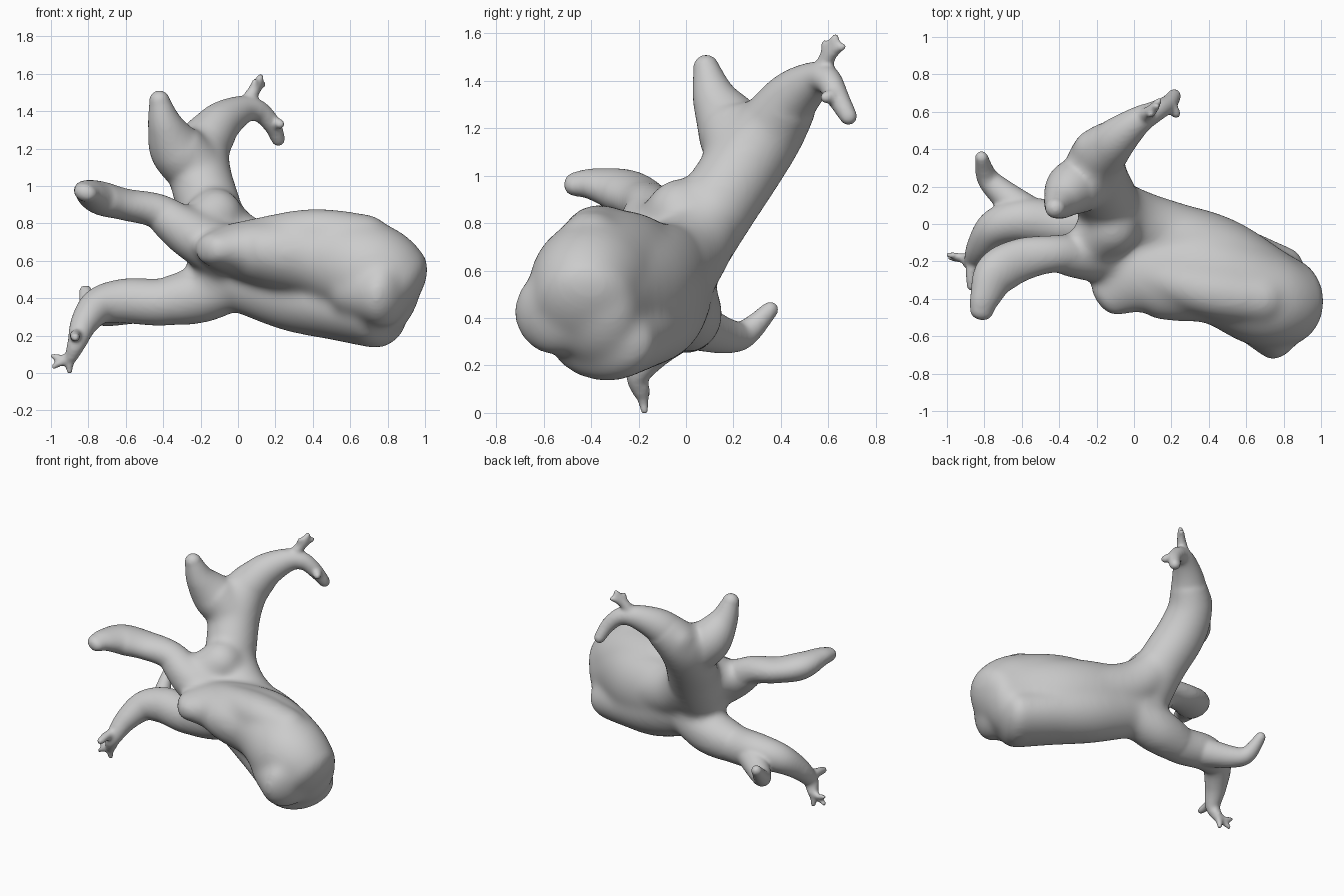
import bpy, bmesh, math
from mathutils import Vector

SIDES = 28


def spline(pts, steps=8):
    """Catmull-Rom samples through rows of (x, y, z, r_side, r_up)."""
    rows = [tuple(p) if len(p) == 5 else tuple(p) + (p[3],) for p in pts]
    rows = [rows[0]] + rows + [rows[-1]]
    out = []
    for a, b, c, d in zip(rows, rows[1:], rows[2:], rows[3:]):
        for k in range(steps):
            t = k / steps
            out.append([0.5 * (2 * q + (r - p) * t + (2 * p - 5 * q + 4 * r - s) * t * t
                               + (3 * q - p - 3 * r + s) * t ** 3)
                        for p, q, r, s in zip(a, b, c, d)])
    out.append(list(rows[-1]))
    return out


def limb(bm, pts, cap=1.0):
    """Closed tube with a smooth varying elliptical section and domed ends."""
    s = spline(pts)
    pos = [Vector(q[:3]) for q in s]
    n = len(s)
    side = None
    frames = []
    for i in range(n):
        t = (pos[min(i + 1, n - 1)] - pos[max(i - 1, 0)]).normalized()
        if side is None:
            side = t.cross(Vector((0, 0, 1)))
            if side.length < 0.05:
                side = Vector((1, 0, 0))
        side = (side - t * side.dot(t)).normalized()
        frames.append((pos[i], t, side.copy(), t.cross(side), s[i][3], s[i][4]))
    angles = [math.radians(a) for a in (88, 72, 54, 36, 18)]

    def dome(f, sign):
        p, t, u, v, a, b = f
        h = min(a, b) * cap
        return [(p + t * sign * h * math.sin(g), t, u, v, a * math.cos(g), b * math.cos(g))
                for g in angles]
    full = dome(frames[0], -1) + frames + dome(frames[-1], 1)[::-1]
    rings = []
    for p, t, u, v, a, b in full:
        rings.append([bm.verts.new(p + u * a * math.cos(k * math.tau / SIDES)
                                   + v * b * math.sin(k * math.tau / SIDES))
                      for k in range(SIDES)])
    for r0, r1 in zip(rings, rings[1:]):
        for k in range(SIDES):
            j = (k + 1) % SIDES
            bm.faces.new((r0[k], r0[j], r1[j], r1[k]))
    bm.faces.new(rings[0][::-1])
    bm.faces.new(rings[-1])


def fused(name, bm, voxel, iterations):
    """Object whose overlapping tubes melt into one smooth skin."""
    bmesh.ops.recalc_face_normals(bm, faces=bm.faces)
    mesh = bpy.data.meshes.new(name)
    bm.to_mesh(mesh)
    bm.free()
    ob = bpy.data.objects.new(name, mesh)
    bpy.context.collection.objects.link(ob)
    fuse = ob.modifiers.new("fuse", 'REMESH')
    fuse.mode = 'VOXEL'
    fuse.voxel_size = voxel
    fuse.use_smooth_shade = True
    soften = ob.modifiers.new("soften", 'SMOOTH')
    soften.factor = 0.5
    soften.iterations = iterations
    return ob


core = bmesh.new()
# trunk: overhanging upper lobe
limb(core, [(-0.15, -0.4, 0.66, 0.115, 0.085), (0.0, -0.29, 0.66, 0.22, 0.15),
            (0.2, -0.26, 0.64, 0.26, 0.2), (0.45, -0.29, 0.62, 0.25, 0.235),
            (0.7, -0.4, 0.54, 0.26, 0.27), (0.83, -0.42, 0.45, 0.23, 0.25)], cap=0.6)
# trunk: crest along the top front
limb(core, [(0.1, -0.27, 0.71, 0.12), (0.4, -0.36, 0.74, 0.14), (0.68, -0.4, 0.71, 0.14)])
# trunk: lower lobe under the groove
limb(core, [(-0.15, -0.03, 0.53, 0.15, 0.17), (0.0, -0.05, 0.53, 0.17, 0.2),
            (0.3, -0.13, 0.43, 0.21, 0.21), (0.55, -0.25, 0.355, 0.23, 0.185),
            (0.75, -0.36, 0.31, 0.25, 0.18)], cap=0.65)
# trunk: filled back
limb(core, [(-0.1, -0.05, 0.6, 0.16, 0.2), (0.2, -0.08, 0.57, 0.19, 0.23),
            (0.45, -0.17, 0.52, 0.21, 0.26), (0.7, -0.33, 0.47, 0.21, 0.28),
            (0.83, -0.39, 0.43, 0.2, 0.24)], cap=0.65)
# trunk: front bulge at the thick end
limb(core, [(0.6, -0.46, 0.45, 0.15), (0.79, -0.56, 0.42, 0.18)], cap=0.6)
# neck base blending into the trunk
limb(core, [(-0.16, 0.14, 0.92, 0.14), (-0.06, 0.06, 0.75, 0.16), (0.08, -0.02, 0.64, 0.18),
            (0.3, -0.1, 0.57, 0.19)])
# neck rising to the back
limb(core, [(-0.1, -0.04, 0.6, 0.17), (-0.14, 0.11, 0.84, 0.17), (-0.2, 0.25, 1.05, 0.168),
            (-0.19, 0.36, 1.2, 0.152), (-0.1, 0.45, 1.33, 0.12)], cap=0.3)
# swelling behind the neck bend
limb(core, [(-0.2, 0.34, 1.14, 0.12), (-0.215, 0.395, 1.24, 0.115)])
# horn root
limb(core, [(-0.22, 0.24, 1.08, 0.16), (-0.33, 0.19, 1.21, 0.145)], cap=0.4)
# rounded shoulder at the hub
limb(core, [(-0.2, -0.08, 0.78, 0.14), (-0.12, -0.02, 0.84, 0.15)])
# inner halves of both arms
limb(core, [(0.0, -0.03, 0.5, 0.15), (-0.2, 0.0, 0.42, 0.155), (-0.4, 0.0, 0.38, 0.13)], cap=0.4)
limb(core, [(-0.05, -0.15, 0.63, 0.15), (-0.25, -0.17, 0.74, 0.135),
            (-0.42, -0.16, 0.86, 0.1)], cap=0.4)
trunk = fused("trunk", core, 0.02, 18)
deps = bpy.context.evaluated_depsgraph_get()
soft = trunk.evaluated_get(deps)
bm = bmesh.new()
bm.from_mesh(soft.to_mesh())
soft.to_mesh_clear()
bpy.data.objects.remove(trunk)

# neck tip bending into a thin wrist
limb(bm, [(-0.19, 0.35, 1.2, 0.14), (-0.1, 0.45, 1.33, 0.115), (0.02, 0.55, 1.405, 0.078),
          (0.11, 0.6, 1.4, 0.058), (0.18, 0.64, 1.33, 0.048), (0.215, 0.685, 1.25, 0.038)])
# blunt horn on the neck
limb(bm, [(-0.22, 0.24, 1.08, 0.15), (-0.33, 0.19, 1.2, 0.145), (-0.39, 0.12, 1.33, 0.095),
          (-0.42, 0.085, 1.455, 0.056)])
# upper arm reaching left and forward
limb(bm, [(-0.25, -0.17, 0.74, 0.125), (-0.42, -0.16, 0.86, 0.1, 0.095),
          (-0.6, -0.19, 0.9, 0.115, 0.085), (-0.735, -0.265, 0.935, 0.12, 0.09),
          (-0.795, -0.39, 0.965, 0.085, 0.065), (-0.815, -0.465, 0.965, 0.065, 0.05)])
# lower arm with bent wrist
limb(bm, [(-0.2, 0.0, 0.42, 0.14), (-0.4, 0.0, 0.38, 0.127), (-0.6, 0.02, 0.385, 0.12),
          (-0.74, -0.02, 0.36, 0.1), (-0.82, -0.12, 0.27, 0.075),
          (-0.86, -0.2, 0.165, 0.052), (-0.89, -0.19, 0.09, 0.036)])
# backward spur on the lower arm
limb(bm, [(-0.58, 0.06, 0.36, 0.1), (-0.71, 0.17, 0.325, 0.075), (-0.785, 0.25, 0.335, 0.058),
          (-0.815, 0.355, 0.435, 0.036)])

# fingers: (start, middle, tip, start radius, tip radius)
fingers = [
    ((0.04, 0.57, 1.43), (0.085, 0.6, 1.51), (0.12, 0.63, 1.58), 0.045, 0.02),
    ((0.085, 0.6, 1.5), (0.11, 0.63, 1.53), (0.135, 0.66, 1.545), 0.03, 0.018),
    ((0.085, 0.6, 1.51), (0.085, 0.59, 1.535), (0.09, 0.585, 1.56), 0.028, 0.016),
    ((0.18, 0.64, 1.33), (0.21, 0.61, 1.335), (0.225, 0.59, 1.33), 0.036, 0.026),
    ((-0.87, -0.18, 0.11), (-0.93, -0.175, 0.08), (-0.99, -0.165, 0.09), 0.026, 0.016),
    ((-0.88, -0.19, 0.09), (-0.94, -0.185, 0.06), (-0.985, -0.18, 0.035), 0.026, 0.016),
    ((-0.88, -0.18, 0.1), (-0.9, -0.18, 0.05), (-0.9, -0.175, 0.01), 0.028, 0.018),
    ((-0.85, -0.18, 0.2), (-0.87, -0.26, 0.2), (-0.87, -0.335, 0.19), 0.038, 0.024),
]
for a, b, c, r0, r1 in fingers:
    limb(bm, [a + (r0,), b + ((r0 + r1) / 2,), c + (r1,)])

# fuse trunk, limbs and fingers into one skin
fused("branching_body", bm, 0.011, 8)
